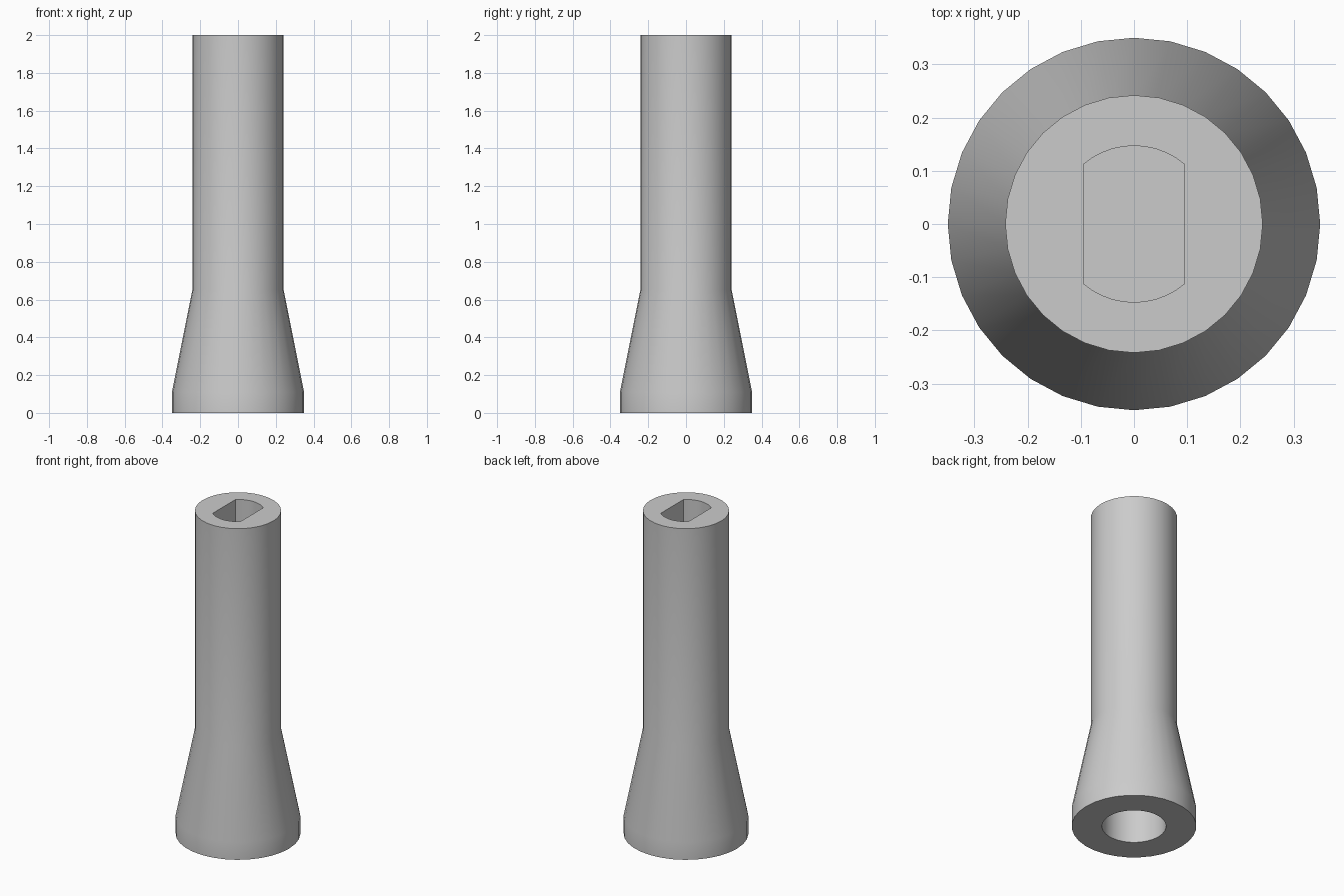
import bpy, bmesh, math

cube = bpy.data.objects.get("Cube")
if cube:
    bpy.data.objects.remove(cube, do_unlink=True)

SIDES = 32


def material(name, colour):
    mat = bpy.data.materials.new(name)
    mat.use_nodes = True
    mat.diffuse_color = colour
    mat.node_tree.nodes["Principled BSDF"].inputs["Base Color"].default_value = colour
    return mat


def circle(radius):
    step = math.tau / SIDES
    return [(radius * math.cos(i * step), radius * math.sin(i * step)) for i in range(SIDES)]


def double_flat(radius, half_width, steps=10):
    """Round outline cut by two flats facing +x and -x."""
    start = math.acos(half_width / radius)
    arc = [start + (math.pi - 2 * start) * i / steps for i in range(steps + 1)]
    half = [(radius * math.cos(a), radius * math.sin(a)) for a in arc]
    return half + [(-x, -y) for x, y in half]


def ring(bm, outline, z):
    return [bm.verts.new((x, y, z)) for x, y in outline]


def skin(bm, rings):
    """Join successive rings with quads."""
    for a, b in zip(rings, rings[1:]):
        for i in range(len(a)):
            j = (i + 1) % len(a)
            bm.faces.new((a[i], a[j], b[j], b[i]))


def rim(bm, outer, inner):
    """Flat face with a hole between two outlines."""
    edges = [bm.edges.get((r[i - 1], r[i])) for r in (outer, inner) for i in range(len(r))]
    bmesh.ops.triangle_fill(bm, use_beauty=True, edges=edges)


bm = bmesh.new()

# Outer body: short collar, taper, straight shaft
body = [ring(bm, circle(r), z) for r, z in ((0.35, 0), (0.35, 0.11), (0.242, 0.65), (0.242, 2))]
skin(bm, body)

# Blind round bore in the underside
bore = [ring(bm, circle(0.18), z) for z in (0, 0.8)]
skin(bm, bore)
bm.faces.new(bore[-1])
rim(bm, body[0], bore[0])

# Blind slot with two flats in the top
slot = [ring(bm, double_flat(0.147, 0.095), z) for z in (2, 1.2)]
skin(bm, slot)
bm.faces.new(slot[-1])
rim(bm, body[-1], slot[0])

bmesh.ops.recalc_face_normals(bm, faces=bm.faces)
mesh = bpy.data.meshes.new("socket_shaft")
bm.to_mesh(mesh)
bm.free()

shaft = bpy.data.objects.new("socket_shaft", mesh)
bpy.context.collection.objects.link(shaft)
mesh.materials.append(material("plain grey", (0.6, 0.6, 0.6, 1)))

bpy.ops.object.select_all(action="DESELECT")
shaft.select_set(True)
bpy.context.view_layer.objects.active = shaft
bpy.ops.object.shade_smooth_by_angle(angle=math.radians(30))
